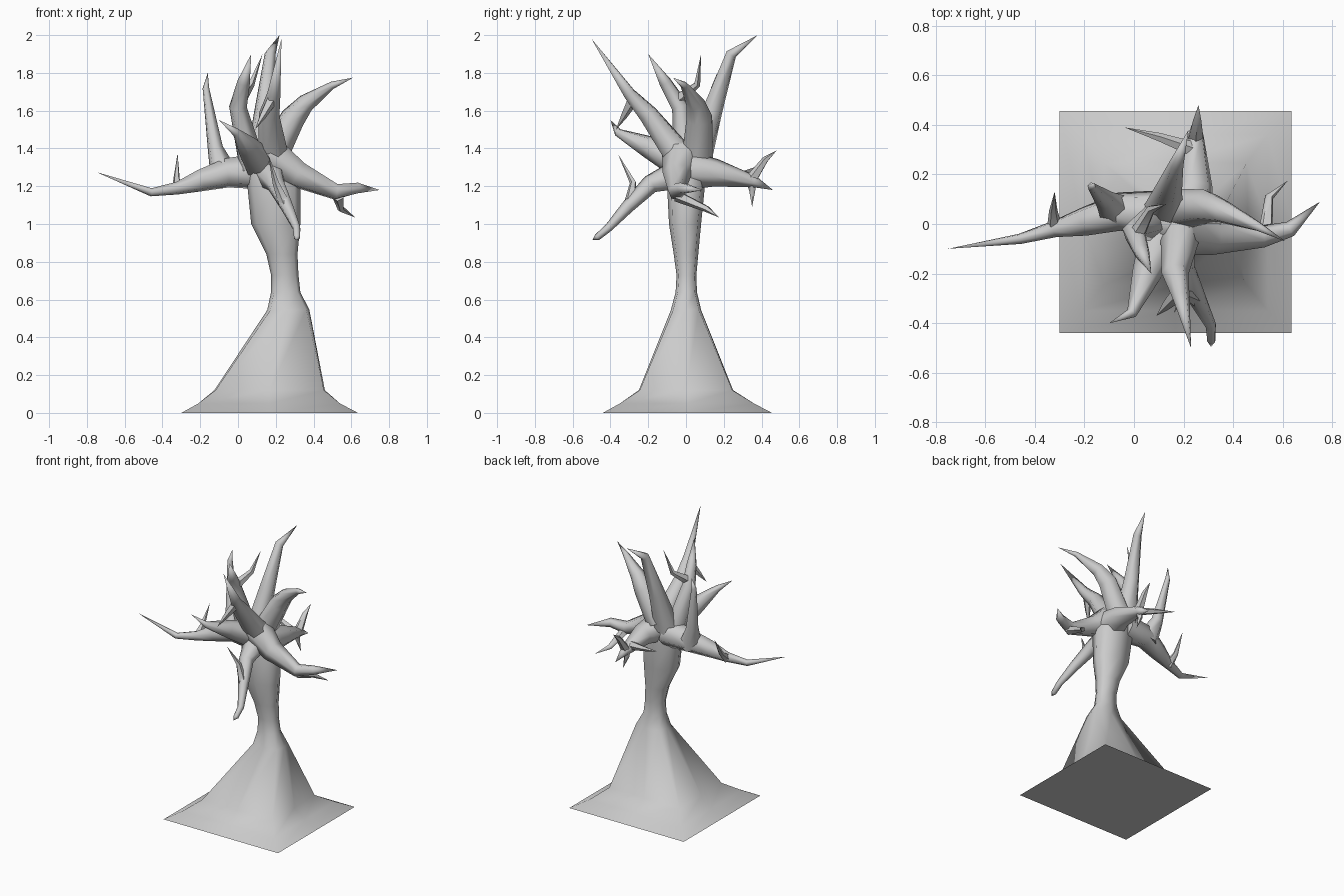
import bpy, math
from mathutils import Vector


def make(name, verts, faces):
    me = bpy.data.meshes.new(name)
    me.from_pydata(verts, [], faces)
    me.update()
    ob = bpy.data.objects.new(name, me)
    bpy.context.collection.objects.link(ob)
    bpy.ops.object.select_all(action='DESELECT')
    ob.select_set(True)
    bpy.context.view_layer.objects.active = ob
    bpy.ops.object.shade_smooth_by_angle(angle=math.radians(70))
    return ob


def skin(rings, n):
    return [(r * n + i, r * n + (i + 1) % n, (r + 1) * n + (i + 1) % n, (r + 1) * n + i)
            for r in range(rings - 1) for i in range(n)]


def branch(name, pts, radii, n=6):
    """Tapered tube along pts, one radius per point but the last, which is the tip."""
    pts = [Vector(p) for p in pts]
    verts = []
    side = None
    for k, r in enumerate(radii):
        a = (pts[k + 1] - pts[k]).normalized()
        b = (pts[k] - pts[k - 1]).normalized() if k else a
        t = (a + b).normalized()
        if side is None:
            side = t.orthogonal()
        side = (side - t * side.dot(t)).normalized()
        other = t.cross(side)
        for i in range(n):
            w = 2 * math.pi * i / n
            verts.append(pts[k] + r * (math.cos(w) * side + math.sin(w) * other))
    m = len(radii)
    faces = skin(m, n)
    tip = len(verts)
    verts.append(pts[-1])
    faces += [((m - 1) * n + i, (m - 1) * n + (i + 1) % n, tip) for i in range(n)]
    faces.append(tuple(reversed(range(n))))
    return make(name, verts, faces)


# trunk: square flared foot turning into a rounded stem (z, x0, x1, y0, y1, corner)
rows = [(0, -.30, .635, -.44, .455, 1), (.05, -.21, .54, -.35, .36, 1),
        (.12, -.125, .46, -.25, .25, .98), (.545, .155, .378, -.08, .08, .85),
        (.64, .175, .33, -.055, .058, .8), (.73, .175, .32, -.05, .055, .78),
        (.84, .15, .315, -.065, .065, .78), (1.0, .07, .33, -.09, .08, .78),
        (1.2, .05, .33, -.10, .10, .78), (1.32, .05, .29, -.09, .10, .75),
        (1.42, .09, .24, -.05, .06, .75)]
verts = []
for z, x0, x1, y0, y1, c in rows:
    cx, cy, hx, hy = (x0 + x1) / 2, (y0 + y1) / 2, (x1 - x0) / 2, (y1 - y0) / 2
    for i in range(8):
        w = i * math.pi / 4
        k = c * math.sqrt(2) if i % 2 else 1
        verts.append((cx + hx * k * math.cos(w), cy + hy * k * math.sin(w), z))
faces = skin(len(rows), 8)
faces += [tuple(reversed(range(8))), tuple(range(len(verts) - 8, len(verts)))]
make("trunk", verts, faces)

# main branches
branch("left_branch", [(.12, .04, 1.28), (-.06, .05, 1.27), (-.2, .01, 1.23), (-.32, -.02, 1.19),
                       (-.46, -.06, 1.168), (-.75, -.1, 1.275)], [.1, .08, .06, .035, .022])
branch("left_upright", [(-.07, .05, 1.25), (-.12, .10, 1.40), (-.17, .15, 1.72), (-.16, .165, 1.80)],
       [.08, .042, .018])
branch("back_top_branch", [(.12, .05, 1.32), (.14, .14, 1.6), (.17, .24, 1.9), (.22, .38, 2.0)],
       [.085, .055, .03])
branch("front_top_branch", [(.19, -.02, 1.34), (.165, -.2, 1.58), (.19, -.30, 1.69), (.23, -.5, 1.98)],
       [.085, .055, .035])
branch("front_left_branch", [(.12, -.02, 1.32), (.05, -.2, 1.41), (-.01, -.36, 1.485), (-.1, -.4, 1.55)],
       [.09, .06, .022])
branch("middle_top_branch", [(.08, .01, 1.3), (.0, -.03, 1.62), (.03, -.11, 1.75), (.07, -.2, 1.9)],
       [.075, .048, .034])
branch("right_top_branch", [(.18, .06, 1.35), (.29, .07, 1.56), (.36, .05, 1.64), (.5, -.01, 1.735),
                            (.61, -.07, 1.775)], [.085, .07, .05, .02])
branch("right_branch", [(.17, -.02, 1.36), (.32, -.05, 1.26), (.52, -.05, 1.17), (.63, -.02, 1.19),
                        (.75, .09, 1.18)], [.11, .075, .045, .032])
branch("back_branch", [(.22, .04, 1.28), (.245, .16, 1.27), (.25, .36, 1.225), (.255, .46, 1.18)],
       [.1, .075, .032])
branch("front_low_branch", [(.17, -.05, 1.26), (.2, -.19, 1.21), (.26, -.31, 1.09), (.31, -.41, .98),
                            (.312, -.47, .93), (.31, -.495, .915)], [.08, .05, .035, .022, .018])

# twigs
twigs = [[(-.32, -.02, 1.18), (-.325, .05, 1.24), (-.32, .13, 1.375)],
         [(.02, -.03, 1.67), (.07, .06, 1.74), (.13, .08, 1.9)],
         [(.53, -.05, 1.15), (.545, .11, 1.08), (.62, .175, 1.035)],
         [(.25, .35, 1.24), (.255, .42, 1.34), (.26, .48, 1.39)],
         [(.25, .34, 1.24), (.24, .35, 1.18), (.27, .35, 1.09)],
         [(.24, .3, 1.25), (.10, .35, 1.28), (-.04, .39, 1.31)],
         [(.25, -.3, 1.1), (.2, -.28, 1.22), (.16, -.36, 1.37)],
         [(.18, -.28, 1.66), (.13, -.33, 1.57), (.09, -.37, 1.5)]]
for i, p in enumerate(twigs):
    branch(f"twig_{i + 1}", p, [.032, .018], 5)
